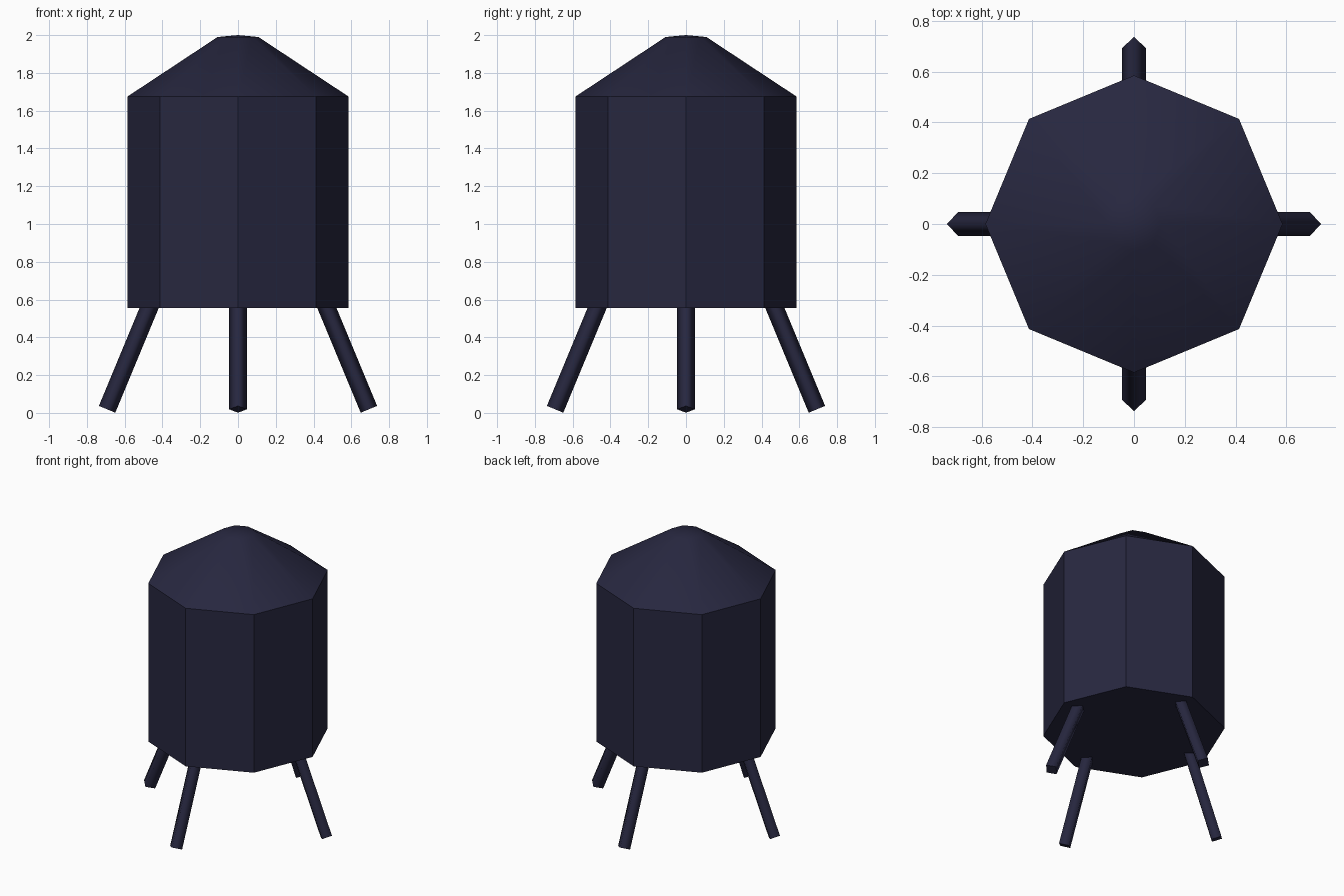
import bpy, bmesh, math
from mathutils import Vector

cube = bpy.data.objects.get("Cube")
if cube:
    bpy.data.objects.remove(cube, do_unlink=True)

navy = bpy.data.materials.new("dark_navy")
navy.use_nodes = True
colour = (0.02, 0.02, 0.05, 1)
navy.diffuse_color = colour
navy.node_tree.nodes["Principled BSDF"].inputs["Base Color"].default_value = colour


def add_object(name, bm):
    bmesh.ops.recalc_face_normals(bm, faces=bm.faces)
    mesh = bpy.data.meshes.new(name)
    bm.to_mesh(mesh)
    bm.free()
    mesh.materials.append(navy)
    obj = bpy.data.objects.new(name, mesh)
    bpy.context.collection.objects.link(obj)
    return obj


def lathe(name, profile, sides=8):
    """Stack of rings with a corner on each axis; closed bottom, radius 0 makes a tip."""
    bm = bmesh.new()
    rings = []
    for r, z in profile:
        count = sides if r else 1
        rings.append([bm.verts.new((r * math.cos(math.tau * i / sides),
                                    r * math.sin(math.tau * i / sides), z))
                      for i in range(count)])
    for low, high in zip(rings, rings[1:]):
        for i in range(sides):
            j = (i + 1) % sides
            top = [high[j], high[i]] if len(high) > 1 else [high[0]]
            bm.faces.new([low[i], low[j]] + top)
    bm.faces.new(rings[0])
    if len(rings[-1]) > 1:
        bm.faces.new(rings[-1])
    return add_object(name, bm)


# Tank and conical roof with a nearly flat tip
body_radius, eave = 0.585, 1.675
lathe("tank_body", [(body_radius, 0.555), (body_radius, eave)])
roof = lathe("tank_roof", [(body_radius, eave), (0.108, 1.99), (0, 2.0)])
bpy.ops.object.select_all(action="DESELECT")
roof.select_set(True)
bpy.context.view_layer.objects.active = roof
bpy.ops.object.shade_smooth_by_angle(angle=math.radians(30))

# Four splayed square legs, one under each axis corner
foot, hip = Vector((0.693, 0, 0.019)), Vector((0.452, 0, 0.6))
for name, turn in (("left", 0), ("back", 90), ("right", 180), ("front", 270)):
    leg = lathe(name + "_leg", [(0.047, 0), (0.047, (hip - foot).length)], sides=4)
    for face in leg.data.polygons:
        face.use_smooth = abs(face.normal.z) < 0.5
    tilt = (hip - foot).to_track_quat("Z", "Y").to_matrix().to_4x4()
    # keep one diamond corner pointing outward
    tilt.translation = foot
    leg.rotation_mode = "XYZ"
    from mathutils import Matrix
    leg.matrix_world = Matrix.Rotation(math.radians(turn), 4, "Z") @ tilt
